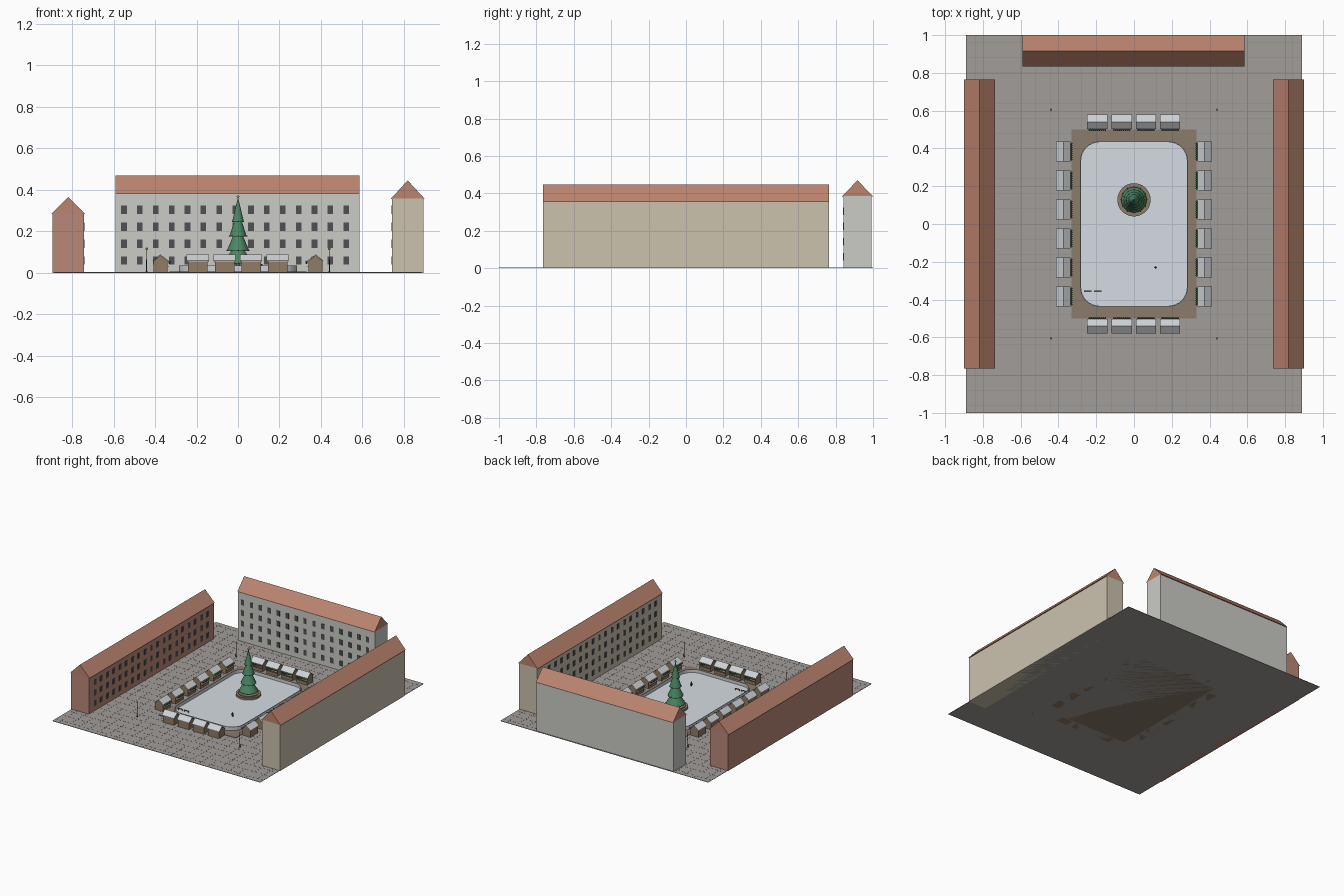
import bpy, bmesh, math
from mathutils import Matrix, Vector

if "Cube" in bpy.data.objects:
    bpy.data.objects.remove(bpy.data.objects["Cube"])

def mat(name, r, g, b):
    m = bpy.data.materials.new(name)
    m.diffuse_color = (r, g, b, 1)
    m.use_nodes = True
    m.node_tree.nodes["Principled BSDF"].inputs["Base Color"].default_value = m.diffuse_color
    return m

PAVING = mat("paving", .36, .34, .32)
JOINT = mat("joint", .28, .27, .26)
WOOD = mat("wood", .28, .2, .13)
DECK = mat("deck_wood", .26, .2, .15)
ROOF = mat("roof_tile", .5, .23, .16)
BRICK = mat("red_plaster", .48, .25, .19)
CREAM = mat("cream_plaster", .6, .54, .42)
WHITE = mat("pale_plaster", .6, .6, .57)
GLASS = mat("dark_glass", .08, .08, .09)
ICE = mat("ice", .66, .72, .76)
SNOW = mat("snow", .62, .64, .66)
GREEN = mat("fir_green", .07, .24, .13)
RED = mat("bauble_red", .5, .1, .06)
GOLD = mat("gold", .8, .6, .15)
DARK = mat("iron", .05, .05, .05)

def finish(bm, name, m):
    bmesh.ops.recalc_face_normals(bm, faces=bm.faces)
    me = bpy.data.meshes.new(name)
    bm.to_mesh(me)
    bm.free()
    if m:
        me.materials.append(m)
    ob = bpy.data.objects.new(name, me)
    bpy.context.collection.objects.link(ob)
    return ob

def add_box(bm, x0, x1, y0, y1, z0, z1):
    M = Matrix.Translation(((x0+x1)/2, (y0+y1)/2, (z0+z1)/2)) @ Matrix.Diagonal((x1-x0, y1-y0, z1-z0, 1))
    bmesh.ops.create_cube(bm, size=1, matrix=M)

def boxes(name, m, *bs):
    bm = bmesh.new()
    for b in bs:
        add_box(bm, *b)
    return finish(bm, name, m)

def add_cone(bm, x, y, z0, z1, r0, r1, n=16):
    bmesh.ops.create_cone(bm, cap_ends=True, segments=n, radius1=r0, radius2=r1, depth=z1-z0,
                          matrix=Matrix.Translation((x, y, (z0+z1)/2)))

def add_ball(bm, p, r, sub=1):
    bmesh.ops.create_icosphere(bm, subdivisions=sub, radius=r, matrix=Matrix.Translation(p))

def add_prism(bm, pts, vec):
    f = bm.faces.new([bm.verts.new(p) for p in pts])
    new = bmesh.ops.extrude_face_region(bm, geom=[f], use_keep_orig=True)["geom"]
    bmesh.ops.translate(bm, vec=vec, verts=[v for v in new if isinstance(v, bmesh.types.BMVert)])

def prism(name, m, pts, vec):
    bm = bmesh.new()
    add_prism(bm, pts, vec)
    return finish(bm, name, m)

# paved square with slightly raised joints
boxes("square_paving", PAVING, (-.89, .89, -1, 1, 0, .003))
boxes("paving_joints", JOINT,
      *[(-.885, .885, -.96+i*.08-.001, -.96+i*.08+.001, .002, .0036) for i in range(25)],
      *[(-.84+i*.08-.001, -.84+i*.08+.001, -.995, .995, .002, .0036) for i in range(22)])

# buildings: modelled along X with the window front facing -Y, then turned into place
def building(name, wall, length, height, ridge, cols, rows, loc, turn):
    h = length/2
    M = Matrix.Translation(loc) @ Matrix.Rotation(turn, 4, 'Z')
    start = -(cols-1)*.0765/2
    if turn == 0:
        start -= .012
    panes = [(start+c*.0765-.0135, start+c*.0765+.0135, -.0785, -.074,
              .04+r*.0815, .08+r*.0815) for c in range(cols) for r in range(rows)]
    parts = [
        boxes(name+"_walls", wall, (-h, h, -.076, .076, 0, height)),
        prism(name+"_roof", ROOF, [(-h, -.083, height-.002), (-h, .083, height-.002), (-h, 0, ridge)],
              (2*h, 0, 0)),
        boxes(name+"_windows", GLASS, *panes)]
    for p in parts:
        p.matrix_world = M

building("back_hall", WHITE, 1.175, .385, .47, 15, 4, (-.002, .917, 0), 0)
building("left_row", BRICK, 1.53, .285, .366, 19, 3, (-.818, 0, 0), math.pi/2)
building("right_row", CREAM, 1.53, .358, .446, 19, 4, (.818, 0, 0), -math.pi/2)

# rink: deck, ice and boards
def rounded(hx, hy, r, z, n=8):
    return [(sx*(hx-r)+r*math.cos(a), sy*(hy-r)+r*math.sin(a), z)
            for q, (sx, sy) in enumerate([(1, 1), (-1, 1), (-1, -1), (1, -1)])
            for a in [(q+i/n)*math.pi/2 for i in range(n+1)]]

boxes("rink_deck", DECK, (-.33, .33, -.5, .5, 0, .006))
prism("ice", ICE, rounded(.282, .435, .1, .002), (0, 0, .008))
bm = bmesh.new()
loops = [[bm.verts.new(p) for p in rounded(.285-d, .438-d, .103-d, z)]
         for d, z in ((0, .004), (0, .035), (.005, .035), (.005, .004))]
for k in range(4):
    a, b = loops[k], loops[(k+1) % 4]
    for i in range(len(a)):
        j = (i+1) % len(a)
        bm.faces.new((a[i], a[j], b[j], b[i]))
finish(bm, "rink_boards", SNOW)

# fir tree in a round planter
TX, TY = 0, .128
bm = bmesh.new()
add_cone(bm, TX, TY, .008, .026, .088, .088, 32)
add_cone(bm, TX, TY, .026, .032, .072, .072, 32)
add_cone(bm, TX, TY, .02, .07, .012, .012, 10)
finish(bm, "tree_planter", DECK)
bm, lights = bmesh.new(), bmesh.new()
tiers = [(.045, .155, .068), (.105, .22, .055), (.175, .29, .042), (.245, .365, .029)]
for k, (z0, z1, r) in enumerate(tiers):
    add_cone(bm, TX, TY, z0, z1, r, .006 if k < 3 else 0)
    n = 12-2*k
    for i in range(n):
        a = 2*math.pi*(i+.5*k)/n
        add_ball(lights, (TX+r*math.cos(a), TY+r*math.sin(a), z0+.003), .0035)
finish(bm, "fir_tree", GREEN)
finish(lights, "tree_baubles", RED)
bm = bmesh.new()
star = [(TX+q*math.sin(i*math.pi/5), TY-.002, .368+q*math.cos(i*math.pi/5))
        for i in range(10) for q in [(.011, .005)[i % 2]]]
add_prism(bm, star, (0, .004, 0))
finish(bm, "tree_star", GOLD)

# market stall, open toward +Y; copies share the meshes
stall = [
    boxes("stall_body", WOOD,
          (-.047, .047, -.034, -.03, 0, .058), (-.047, -.043, -.03, .034, 0, .058),
          (.043, .047, -.03, .034, 0, .058), (-.043, .043, .03, .034, 0, .028),
          (-.046, .046, .028, .042, .028, .031), (-.043, .043, -.03, .03, 0, .008)),
    prism("stall_gable", WOOD, [(-.047, -.034, .057), (-.047, .034, .057), (-.047, 0, .085)], (.094, 0, 0)),
    prism("stall_roof", SNOW, [(-.0535, -.039, .055), (-.0535, 0, .086), (-.0535, .039, .055),
                               (-.0535, .039, .059), (-.0535, 0, .09), (-.0535, -.039, .059)], (.107, 0, 0))]
bm = bmesh.new()
for i in range(9):
    t = i/8*2-1
    add_ball(bm, (t*.042, .043, .054-.005*abs(math.sin(i*math.pi/4))), .006)
stall.append(finish(bm, "stall_garland", GREEN))
places = [(x, s*.541, 0 if s < 0 else math.pi) for s in (-1, 1) for x in (-.194, -.065, .063, .191)]
places += [(s*.374, -.384+i*.1535, s*math.pi/2) for s in (-1, 1) for i in range(6)]
for k, (x, y, turn) in enumerate(places):
    M = Matrix.Translation((x, y, 0)) @ Matrix.Rotation(turn, 4, 'Z')
    for p in stall:
        o = p
        if k:
            o = p.copy()
            bpy.context.collection.objects.link(o)
        o.matrix_world = M

# street lamps
bm, globes = bmesh.new(), bmesh.new()
for x in (-.44, .44):
    for y in (-.605, .605):
        add_cone(bm, x, y, 0, .01, .006, .004, 8)
        add_cone(bm, x, y, .01, .112, .0025, .002, 8)
        add_ball(globes, (x, y, .117), .006, 2)
finish(bm, "lamp_posts", DARK)
finish(globes, "lamp_globes", GOLD)

# two benches at the rink edge and a small skater
for i, x in enumerate((-.245, -.193)):
    boxes("bench_%d" % (i+1), WOOD, (x-.02, x+.02, -.359, -.351, .02, .023),
          (x-.018, x-.014, -.358, -.352, .01, .02), (x+.014, x+.018, -.358, -.352, .01, .02))
bm = bmesh.new()
for s in (-1, 1):
    add_cone(bm, .115+s*.003, -.23, .01, .022, .002, .0025, 8)
    add_cone(bm, .115+s*.007, -.23, .021, .033, .0016, .0016, 6)
add_cone(bm, .115, -.23, .021, .035, .005, .006, 8)
add_ball(bm, (.115, -.23, .039), .0045, 2)
finish(bm, "skater", DARK)
